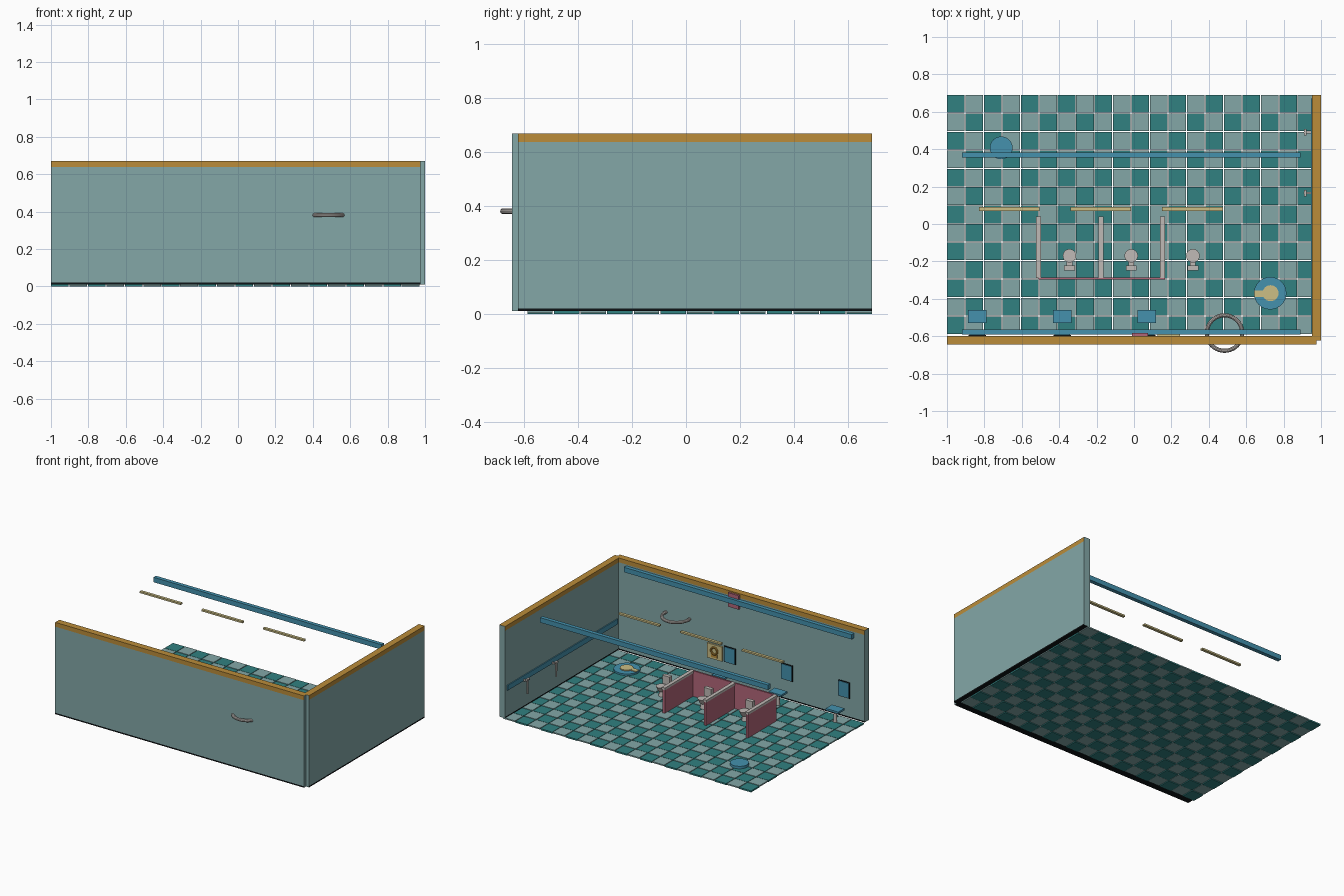
import bpy, bmesh, math
from mathutils import Matrix, Vector

cube = bpy.data.objects.get("Cube")
if cube:
    bpy.data.objects.remove(cube, do_unlink=True)


def colour(name, hexa):
    rgb = [(int(hexa[i:i + 2], 16) / 255) ** 2.2 for i in (0, 2, 4)]
    m = bpy.data.materials.new(name)
    m.use_nodes = True
    m.diffuse_color = (*rgb, 1)
    node = m.node_tree.nodes["Principled BSDF"]
    node.inputs["Base Color"].default_value = (*rgb, 1)
    node.inputs["Roughness"].default_value = 0.8
    return m


PALE = colour("pale_teal", "82a6a6")
DARK = colour("dark_teal", "348080")
OCHRE = colour("ochre", "b98b3c")
BLACK = colour("black", "161a1c")
BLUE = colour("blue", "4690ac")
CREAM = colour("cream", "cbbd84")
GREY = colour("warm_grey", "beb8b4")
PINK = colour("pink", "b06678")


def add_box(bm, x0, x1, y0, y1, z0, z1):
    mid = Vector((x0 + x1, y0 + y1, z0 + z1)) / 2
    size = Matrix.Diagonal((x1 - x0, y1 - y0, z1 - z0, 1))
    bmesh.ops.create_cube(bm, size=1, matrix=Matrix.Translation(mid) @ size)


def finish(name, bm, mats):
    me = bpy.data.meshes.new(name)
    bm.to_mesh(me)
    bm.free()
    for m in mats:
        me.materials.append(m)
    ob = bpy.data.objects.new(name, me)
    bpy.context.collection.objects.link(ob)
    return ob


def box(name, mat, *bounds):
    bm = bmesh.new()
    add_box(bm, *bounds)
    return finish(name, bm, [mat])


def smooth(ob):
    bpy.ops.object.select_all(action='DESELECT')
    ob.select_set(True)
    bpy.context.view_layer.objects.active = ob
    bpy.ops.object.shade_smooth_by_angle()


def cylinder(name, mat, x, y, z0, z1, r_low, r_top=None, sides=24):
    bm = bmesh.new()
    bmesh.ops.create_cone(bm, cap_ends=True, segments=sides, radius1=r_low,
                          radius2=r_low if r_top is None else r_top, depth=z1 - z0,
                          matrix=Matrix.Translation((x, y, (z0 + z1) / 2)))
    ob = finish(name, bm, [mat])
    smooth(ob)
    return ob


def ring(name, mat, loc, major, minor, rot=(0, 0, 0)):
    bpy.ops.mesh.primitive_torus_add(location=loc, rotation=rot, major_radius=major,
                                     minor_radius=minor, major_segments=40, minor_segments=10)
    ob = bpy.context.object
    ob.name = name
    ob.data.materials.append(mat)
    smooth(ob)


# Walls with a dark skirting line and an ochre top band; the narrow ends stay plain
def wall(name, axis, *bounds):
    bm = bmesh.new()
    add_box(bm, *bounds)
    for z in (0.02, 0.638):
        bmesh.ops.bisect_plane(bm, geom=bm.verts[:] + bm.edges[:] + bm.faces[:],
                               plane_co=(0, 0, z), plane_no=(0, 0, 1))
    for f in bm.faces:
        z = f.calc_center_median().z
        if abs(f.normal[axis]) < 0.5:
            f.material_index = 1 if z > 0.638 else 2 if z < 0.02 else 0
    finish(name, bm, [PALE, OCHRE, BLACK])


wall("front_wall", 0, -1, 0.976, -0.645, -0.598, 0.01, 0.669)
wall("side_wall", 1, 0.953, 1, -0.622, 0.69, 0.01, 0.669)

# Chequered floor tiles
PITCH = 0.0987
for parity, name, mat, z0, z1 in ((0, "dark_tiles", DARK, 0, 0.011),
                                  (1, "pale_tiles", PALE, 0.003, 0.012)):
    bm = bmesh.new()
    for col in range(20):
        for row in range(13):
            if (col + row) % 2 == parity:
                x, y = -1 + col * PITCH, 0.69 - row * PITCH
                add_box(bm, x, x + 0.094, y - 0.094, y, z0, z1)
    finish(name, bm, [mat])

# Overhead beams and hanging lamps
box("middle_beam", BLUE, -0.92, 0.89, 0.355, 0.383, 0.597, 0.632)
box("wall_beam", BLUE, -0.92, 0.89, -0.592, -0.565, 0.597, 0.632)
for i, x in enumerate((-0.83, -0.34, 0.15)):
    box(f"lamp_{i}", CREAM, x, x + 0.325, 0.07, 0.09, 0.652, 0.664)

# Stall partitions with grey caps
FLOOR = 0.012
box("stall_back", PINK, -0.51, 0.165, -0.297, -0.285, FLOOR, 0.195)
for i, x in enumerate((-0.51, -0.177, 0.152)):
    box(f"stall_divider_{i}", PINK, x - 0.009, x + 0.009, -0.288, 0.036, FLOOR, 0.18)
    box(f"divider_cap_{i}", GREY, x - 0.013, x + 0.013, -0.29, 0.04, 0.18, 0.196)

# Toilets
for i, x in enumerate((-0.345, -0.015, 0.315)):
    cylinder(f"toilet_foot_{i}", GREY, x, -0.18, FLOOR, 0.05, 0.024, 0.018)
    cylinder(f"toilet_bowl_{i}", GREY, x, -0.17, 0.05, 0.085, 0.02, 0.036)
    box(f"toilet_neck_{i}", GREY, x - 0.015, x + 0.015, -0.235, -0.18, 0.04, 0.065)
    box(f"toilet_tank_{i}", GREY, x - 0.029, x + 0.029, -0.249, -0.222, 0.06, 0.135)

# Sinks with mirrors
for i, x in enumerate((-0.838, -0.384, 0.068)):
    cylinder(f"sink_stand_{i}", GREY, x, -0.495, FLOOR, 0.075, 0.013, 0.011, 12)
    cylinder(f"sink_bowl_{i}", GREY, x, -0.495, 0.075, 0.094, 0.012, 0.032)
    box(f"sink_top_{i}", BLUE, x - 0.05, x + 0.05, -0.53, -0.459, 0.094, 0.108)
    box(f"mirror_frame_{i}", BLACK, x - 0.046, x + 0.046, -0.598, -0.594, 0.15, 0.265)
    box(f"mirror_{i}", BLUE, x - 0.041, x + 0.041, -0.598, -0.59, 0.155, 0.26)

# Wall signs
box("pink_sign", PINK, -0.01, 0.075, -0.598, -0.584, 0.56, 0.66)
box("towel_panel", CREAM, 0.125, 0.245, -0.598, -0.586, 0.15, 0.255)
ring("panel_ring", OCHRE, (0.185, -0.584, 0.212), 0.024, 0.007, (math.pi / 2, 0, 0))
box("panel_mark", OCHRE, 0.16, 0.21, -0.588, -0.581, 0.165, 0.19)

# Large ring passing through the front wall
ring("wall_ring", GREY, (0.484, -0.583, 0.381), 0.095, 0.011)

# Rail and taps on the side wall
box("side_rail", BLUE, 0.946, 0.955, -0.58, 0.67, 0.203, 0.24)
for i, y in enumerate((0.165, 0.49)):
    cylinder(f"tap_post_{i}", GREY, 0.915, y, 0.12, 0.225, 0.006, 0.008, 10)
    box(f"tap_arm_{i}", GREY, 0.91, 0.948, y - 0.005, y + 0.005, 0.205, 0.217)
    box(f"tap_handle_{i}", GREY, 0.908, 0.922, y - 0.018, y + 0.018, 0.216, 0.228)

# Round floor pieces
cylinder("floor_dish", BLUE, 0.728, -0.37, FLOOR, 0.024, 0.087, sides=32)
cylinder("dish_centre", CREAM, 0.73, -0.37, 0.02, 0.031, 0.043)
box("dish_tail", CREAM, 0.645, 0.72, -0.389, -0.355, 0.02, 0.029)
cylinder("floor_tub", BLUE, -0.71, 0.407, FLOOR, 0.03, 0.061)
